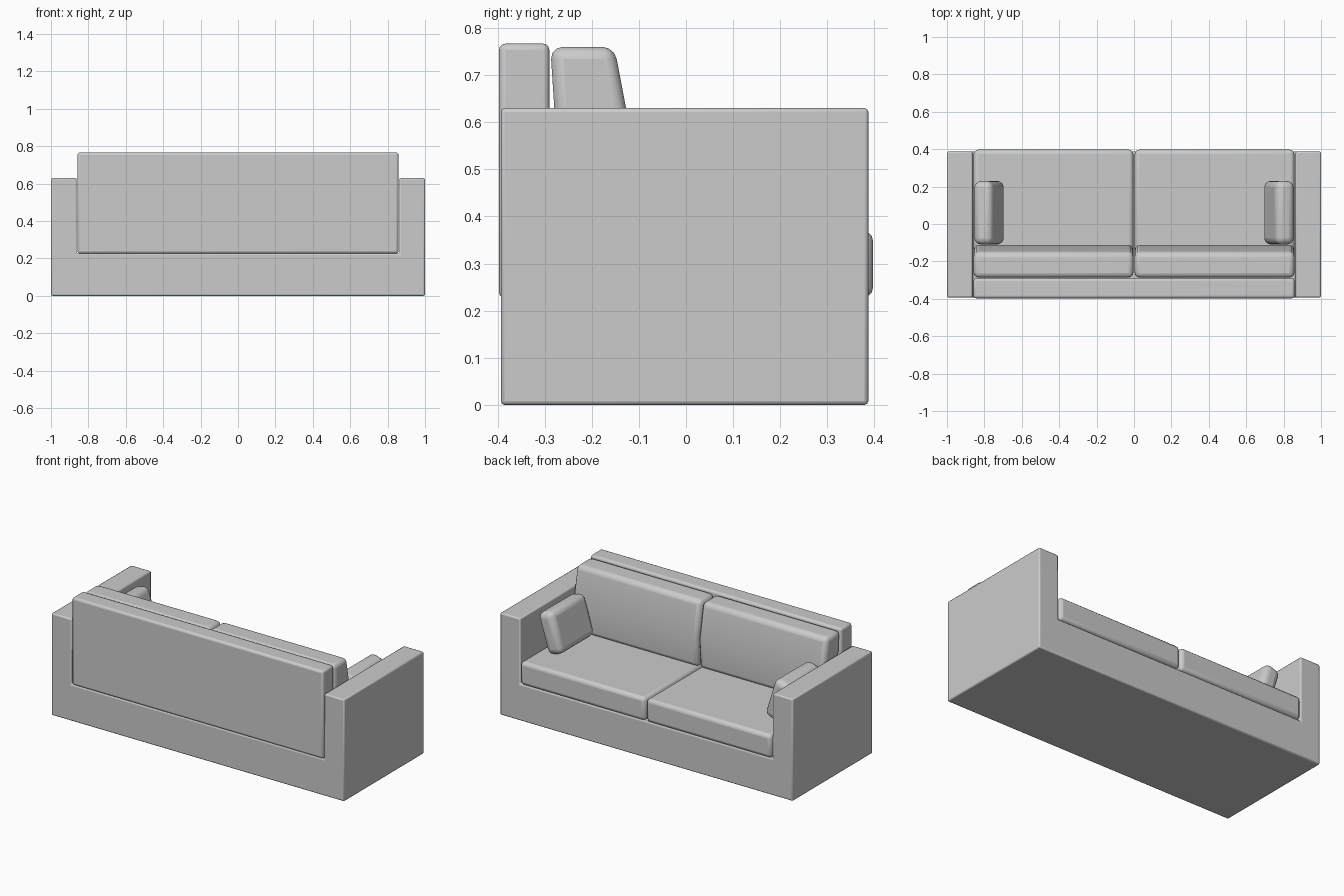
import bpy, bmesh, math
from mathutils import Matrix

if "Cube" in bpy.data.objects:
    bpy.data.objects.remove(bpy.data.objects["Cube"])


def finish(name, bm, bevel, segments):
    bmesh.ops.recalc_face_normals(bm, faces=bm.faces)
    mesh = bpy.data.meshes.new(name)
    bm.to_mesh(mesh)
    bm.free()
    ob = bpy.data.objects.new(name, mesh)
    bpy.context.collection.objects.link(ob)
    mod = ob.modifiers.new("soft_edges", 'BEVEL')
    mod.width, mod.segments = bevel, segments
    mod.limit_method = 'ANGLE'
    mod.angle_limit = math.radians(30)
    bpy.ops.object.select_all(action='DESELECT')
    bpy.context.view_layer.objects.active = ob
    ob.select_set(True)
    bpy.ops.object.shade_smooth_by_angle(angle=math.radians(35))
    return ob


def prism(name, profile, axis, a, b, bevel, segments=3):
    """Extrude a profile, (x, z) along y or (y, z) along x, from a to b."""
    bm = bmesh.new()
    place = (lambda p, d: (d, p[0], p[1])) if axis == 'X' else (lambda p, d: (p[0], d, p[1]))
    rings = [[bm.verts.new(place(p, d)) for p in profile] for d in (a, b)]
    n = len(profile)
    bm.faces.new(rings[0])
    bm.faces.new(rings[1])
    for i in range(n):
        j = (i + 1) % n
        bm.faces.new((rings[0][i], rings[0][j], rings[1][j], rings[1][i]))
    return finish(name, bm, bevel, segments)


def rect(u0, u1, v0, v1):
    return [(u0, v0), (u1, v0), (u1, v1), (u0, v1)]


# Base and both arms in one U-shaped frame
prism("frame", [(-1, 0), (1, 0), (1, .63), (.863, .63), (.863, .226),
                (-.863, .226), (-.863, .63), (-1, .63)], 'Y', -.393, .387, .008, 2)

# Backrest panel
prism("backrest", rect(-.397, -.29, .226, .767), 'X', -.858, .858, .014)

# Back cushion side profile, with a shallow crown at the front
back_profile = [(-.262, .36), (-.122, .36), (-.112, .55), (-.152, .76), (-.288, .76)]

for side, s in (("left", -1), ("right", 1)):
    a, b = sorted((s * .004, s * .857))
    prism(f"{side}_seat_cushion", rect(-.285, .397, .227, .37), 'X', a, b, .022)
    prism(f"{side}_back_cushion", back_profile, 'X', a, b, .026)

    # Throw pillow leaning on the arm, narrower on its two broad faces
    bm = bmesh.new()
    bmesh.ops.create_cube(bm, size=1)
    bmesh.ops.transform(bm, verts=bm.verts, matrix=Matrix.Translation((s * .775, .06, .497))
                        @ Matrix.Rotation(s * math.radians(17), 4, 'Y')
                        @ Matrix.Diagonal((.105, .34, .255, 1)))
    finish(f"{side}_throw_pillow", bm, .036, 4)
